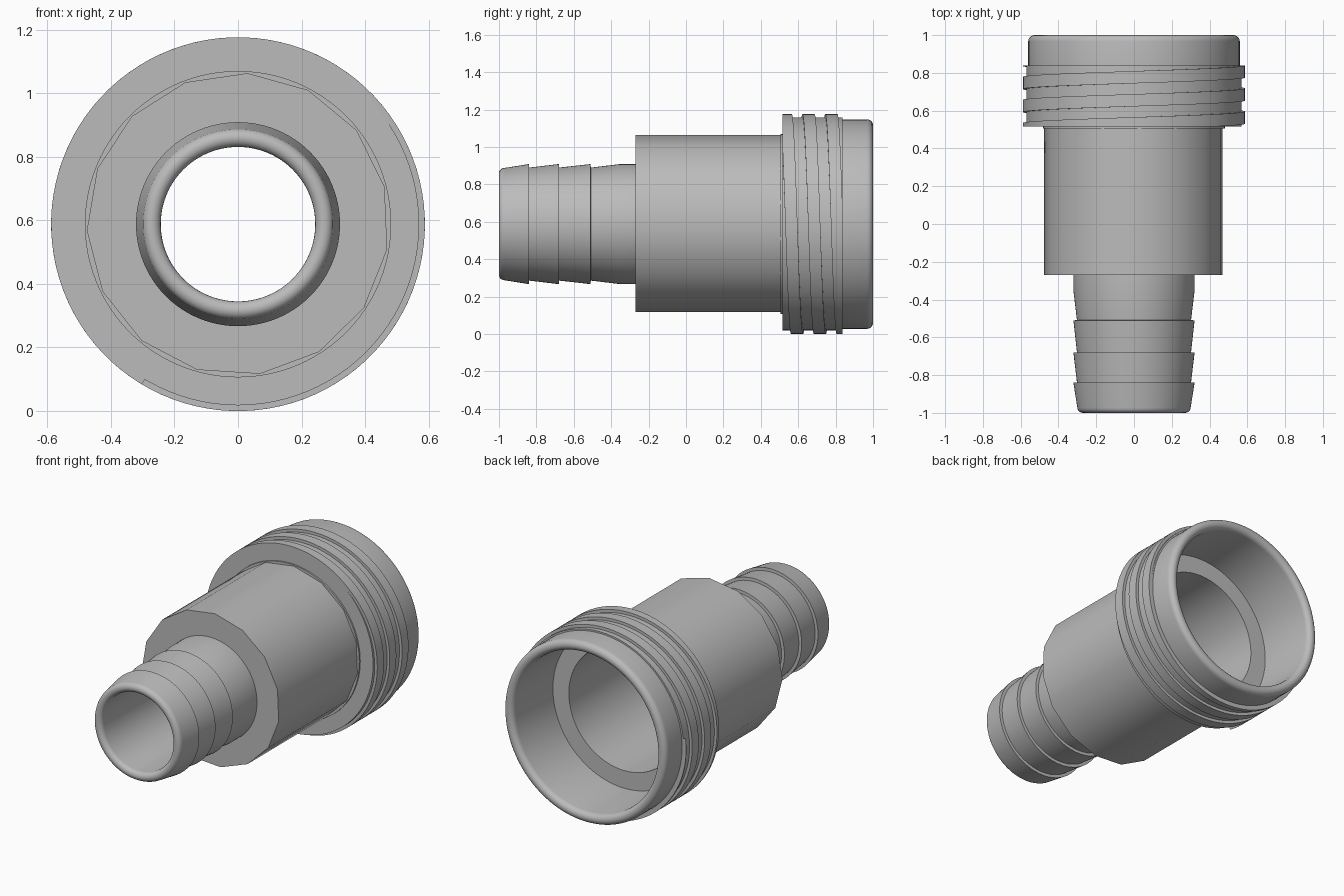
import bpy, bmesh, math

cube = bpy.data.objects.get("Cube")
if cube:
    bpy.data.objects.remove(cube, do_unlink=True)

AXIS_Z = 0.588  # height of the fitting's axis, which runs along y

grey = bpy.data.materials.new("plain grey")
grey.use_nodes = True
grey.diffuse_color = (0.5, 0.5, 0.5, 1)
grey.node_tree.nodes["Principled BSDF"].inputs["Base Color"].default_value = (0.5, 0.5, 0.5, 1)


def ring(bm, points, angle):
    """Place (radius, y) points at an angle measured from +x about the axis."""
    return [bm.verts.new((r * math.cos(angle), y, AXIS_Z + r * math.sin(angle)))
            for r, y in points]


def bridge(bm, a, b):
    n = len(a)
    for i in range(n):
        j = (i + 1) % n
        bm.faces.new((a[i], a[j], b[j], b[i]))


def finish(bm, name):
    bmesh.ops.remove_doubles(bm, verts=bm.verts, dist=1e-5)
    bmesh.ops.recalc_face_normals(bm, faces=bm.faces)
    mesh = bpy.data.meshes.new(name)
    bm.to_mesh(mesh)
    bm.free()
    mesh.materials.append(grey)
    obj = bpy.data.objects.new(name, mesh)
    bpy.context.collection.objects.link(obj)
    bpy.ops.object.select_all(action='DESELECT')
    obj.select_set(True)
    bpy.context.view_layer.objects.active = obj
    bpy.ops.object.shade_smooth_by_angle(angle=math.radians(30))
    return obj


def lathe(name, profile, sides, start=0.0):
    """Revolve a closed (radius, y) profile about the axis."""
    bm = bmesh.new()
    rings = [ring(bm, profile, start + math.tau * k / sides) for k in range(sides)]
    for k in range(sides):
        bridge(bm, rings[k], rings[(k + 1) % sides])
    return finish(bm, name)


def round_lip(inner, outer, end, direction):
    """Half-round lip running from the inner radius to the outer one."""
    mid, rad = (inner + outer) / 2, (outer - inner) / 2
    return [(mid - rad * math.cos(math.pi * i / 10),
             end - direction * rad * (1 - math.sin(math.pi * i / 10)))
            for i in range(11)]


# Hollow shell: barbed hose tail, inner bore, ledge and wide socket
barbs = []
for y0, y1 in ((-0.84, -0.68), (-0.68, -0.51), (-0.51, -0.36)):
    barbs += [(0.321, y0), (0.302, y0 + 0.001)]
shell = round_lip(0.243, 0.3, -1, -1) + barbs
shell += [(0.32, -0.36), (0.32, -0.26), (0.44, -0.25), (0.44, 0.505),
          (0.482, 0.505), (0.482, 0.515), (0.57, 0.515), (0.57, 0.838), (0.56, 0.838)]
shell += round_lip(0.495, 0.56, 1, 1)[::-1]
shell += [(0.49, 0.61), (0.38, 0.61), (0.38, -0.17), (0.243, -0.19)]
lathe("barbed_shell", shell, 96)

# Coarse faceted sleeve around the middle
lathe("faceted_body", [(0.3, -0.27), (0.476, -0.27), (0.476, 0.51), (0.42, 0.51),
                       (0.42, -0.24), (0.3, -0.24)], 15, math.radians(86.4))

# Square helical thread, trimmed flush at both ends of the head
PITCH, HALF, LOW, HIGH = 0.122, 0.0325, 0.515, 0.838
CENTRE = 0.655  # ridge centre at the top of the head
first = (LOW - HALF - CENTRE) / PITCH
last = (HIGH + HALF - CENTRE) / PITCH
steps = int((last - first) * 96)
bm = bmesh.new()
previous = None
for k in range(steps + 1):
    turn = first + (last - first) * k / steps
    y = CENTRE + PITCH * turn
    lo, hi = max(LOW, y - HALF), min(HIGH, y + HALF)
    section = ring(bm, [(0.566, lo), (0.588, lo), (0.588, hi), (0.566, hi)],
                   math.pi / 2 - math.tau * turn)
    if previous:
        bridge(bm, previous, section)
    previous = section
finish(bm, "thread")
